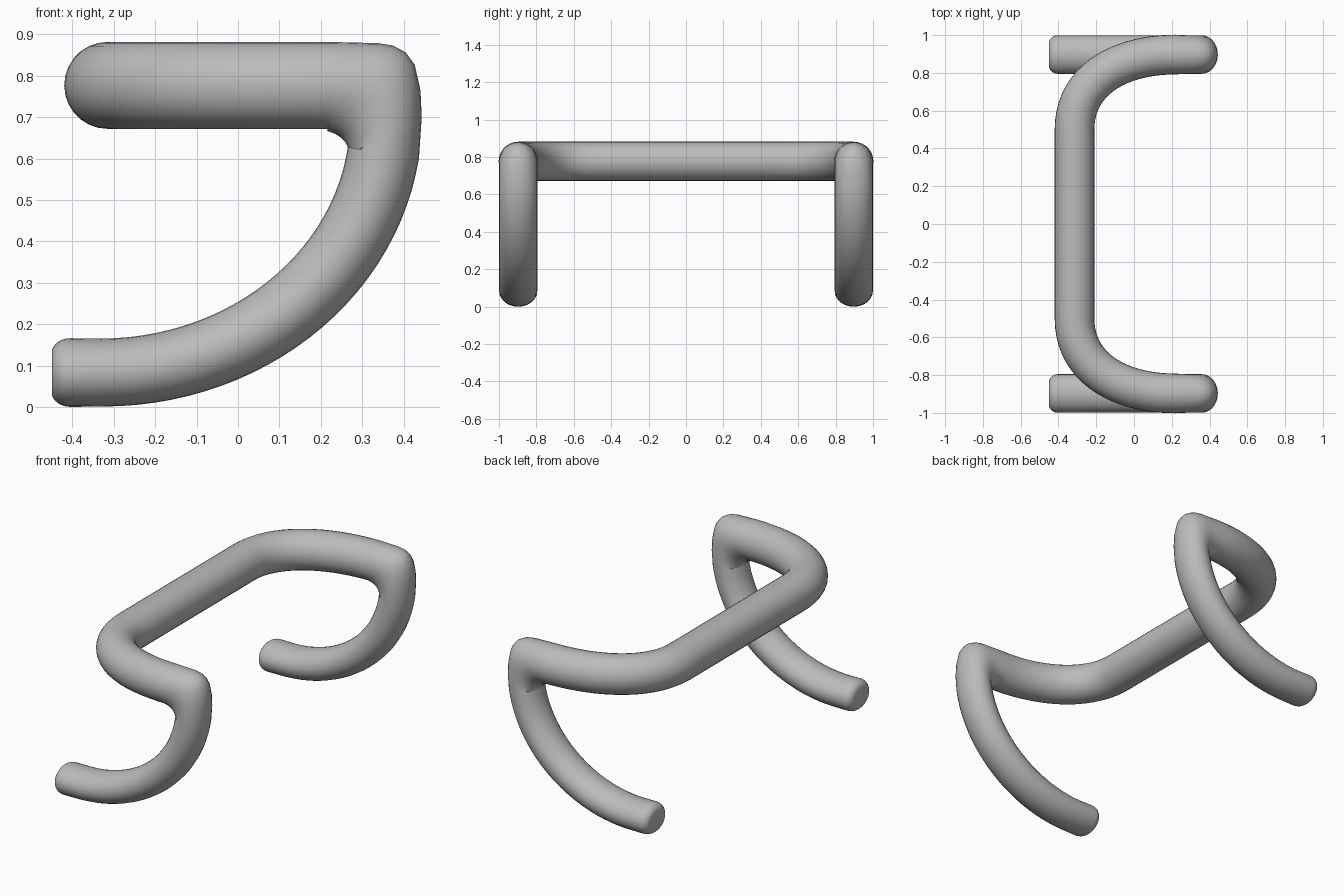
import bpy, bmesh
from math import sin, cos, pi
from mathutils import Vector
from mathutils.geometry import interpolate_bezier

cube = bpy.data.objects.get("Cube")
if cube:
    bpy.data.objects.remove(cube)

SIDES = 28
SIDE_Y = 0.897      # plane of each drop
HALF_Y = 0.102      # half width of a drop, sideways
BAR_Z = 0.777
BAR_R = 0.105
UP = Vector((0, 0, 1))
rings = []          # each: centre, in-plane half axis, sideways half axis


def add_ring(centre, u, v):
    rings.append((Vector(centre), Vector(u), Vector(v)))


def add_pair(outer, inner):
    """Section spanning from the outer to the inner edge of the drop."""
    o = Vector((outer[0], SIDE_Y, outer[1]))
    i = Vector((inner[0], SIDE_Y, inner[1]))
    add_ring((o + i) / 2, (o - i) / 2, (0, HALF_Y, 0))


# Straight top bar, then the forward sweep
for k in range(8):
    add_ring((-0.315, 0.5 * k / 8, BAR_Z), UP * BAR_R, (-BAR_R, 0, 0))
sweep = interpolate_bezier(Vector((-0.315, 0.5, BAR_Z)), Vector((-0.315, 0.76, BAR_Z)),
                           Vector((-0.08, SIDE_Y, BAR_Z)), Vector((0.22, SIDE_Y, BAR_Z)), 20)
for k, p in enumerate(sweep):
    tangent = sweep[min(k + 1, len(sweep) - 1)] - sweep[max(k - 1, 0)]
    add_ring(p, UP * BAR_R, UP.cross(tangent).normalized() * BAR_R)

# Tight corner where the bar turns down
add_pair((0.34, 0.879), (0.215, 0.667))
add_pair((0.375, 0.873), (0.235, 0.66))
add_pair((0.405, 0.857), (0.25, 0.65))
add_pair((0.427, 0.827), (0.259, 0.64))
add_pair((0.441, 0.765), (0.267, 0.625))
add_pair((0.444, 0.7), (0.271, 0.612))

# Drop: quarter ellipse curling back underneath
A, B, CX, CZ = 0.688, 0.617, -0.33, 0.7
STEPS = 26
for k in range(STEPS + 1):
    f = k / STEPS
    t = 0.14 + (pi / 2 - 0.14) * f
    normal = Vector((B * cos(t), 0, -A * sin(t))).normalized()
    add_ring((CX + A * cos(t), SIDE_Y, CZ - B * sin(t)),
             normal * (0.087 - 0.005 * f), (0, HALF_Y, 0))

# Rounded end of the grip
for k in range(7):
    a = pi / 2 * k / 7
    shrink = 0.55 + 0.45 * cos(a)
    add_ring((-0.405 - 0.046 * sin(a), SIDE_Y, CZ - B),
             UP * -0.083 * shrink, (0, HALF_Y * shrink, 0))

# Skin the sections
bm = bmesh.new()
loops = []
for c, u, v in rings:
    loops.append([bm.verts.new(c + u * cos(2 * pi * s / SIDES) + v * sin(2 * pi * s / SIDES))
                  for s in range(SIDES)])
for a, b in zip(loops, loops[1:]):
    for s in range(SIDES):
        n = (s + 1) % SIDES
        bm.faces.new((a[s], a[n], b[n], b[s]))
bm.faces.new(loops[-1])
bmesh.ops.recalc_face_normals(bm, faces=bm.faces)
mesh = bpy.data.meshes.new("handlebar")
bm.to_mesh(mesh)
bm.free()
bar = bpy.data.objects.new("handlebar", mesh)
bpy.context.collection.objects.link(bar)

# Other half
mirror = bar.modifiers.new("mirror", "MIRROR")
mirror.use_axis = (False, True, False)
mirror.use_clip = True

# Plain grey
grey = bpy.data.materials.new("grey")
grey.use_nodes = True
colour = (0.5, 0.5, 0.5, 1)
grey.diffuse_color = colour
grey.node_tree.nodes["Principled BSDF"].inputs["Base Color"].default_value = colour
mesh.materials.append(grey)

bpy.context.view_layer.objects.active = bar
bar.select_set(True)
bpy.ops.object.shade_smooth_by_angle(angle=0.9)
